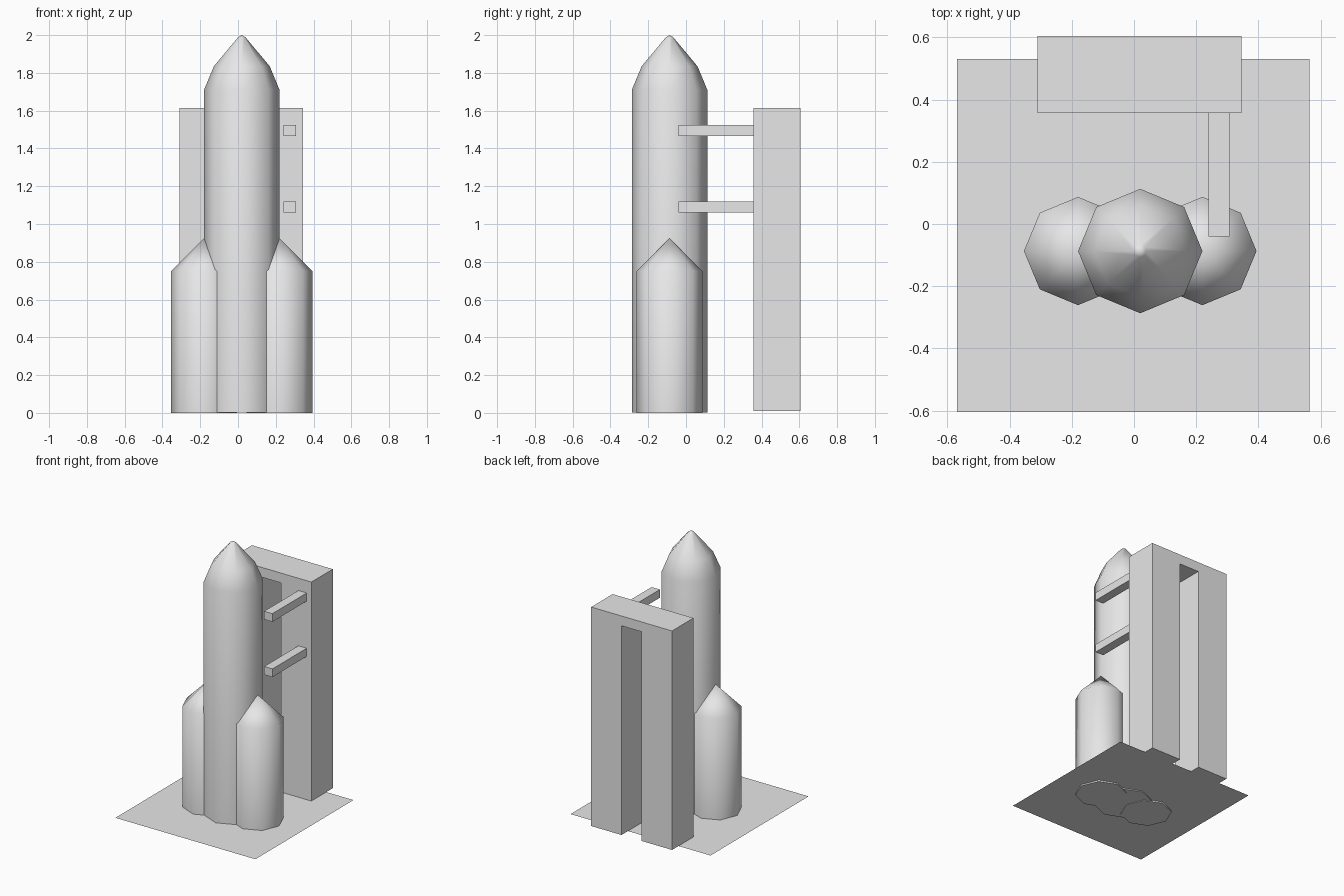
import bpy
import math

cube = bpy.data.objects.get("Cube")
if cube:
    bpy.data.objects.remove(cube, do_unlink=True)

grey = bpy.data.materials.new("light_grey")
grey.use_nodes = True
grey.diffuse_color = (0.8, 0.8, 0.8, 1)
grey.node_tree.nodes["Principled BSDF"].inputs["Base Color"].default_value = (0.8, 0.8, 0.8, 1)


def make(name, verts, faces):
    mesh = bpy.data.meshes.new(name)
    mesh.from_pydata(verts, [], faces)
    mesh.materials.append(grey)
    mesh.validate()
    obj = bpy.data.objects.new(name, mesh)
    bpy.context.collection.objects.link(obj)
    return obj


def prism(name, outline, y0, y1):
    """Extrude an x-z outline (counter-clockwise seen from the front) along y."""
    n = len(outline)
    verts = [(x, y, z) for y in (y0, y1) for x, z in outline]
    faces = [tuple(range(n)), tuple(reversed(range(n, 2 * n)))]
    faces += [(i, i + n, (i + 1) % n + n, (i + 1) % n) for i in range(n)]
    return make(name, verts, faces)


def turned(name, x, y, profile, tip, sides=8):
    """Revolve (radius, z) rings about a vertical axis, closed by a point at tip."""
    verts = []
    for r, z in profile:
        for i in range(sides):
            a = math.tau * i / sides
            verts.append((x + r * math.cos(a), y + r * math.sin(a), z))
    top = len(verts)
    verts.append((x, y, tip))
    faces = [tuple(reversed(range(sides)))]
    last = (len(profile) - 1) * sides
    for i in range(sides):
        j = (i + 1) % sides
        for k in range(0, last, sides):
            faces.append((k + i, k + j, k + sides + j, k + sides + i))
        faces.append((last + i, last + j, top))
    obj = make(name, verts, faces)
    bpy.ops.object.select_all(action='DESELECT')
    obj.select_set(True)
    bpy.context.view_layer.objects.active = obj
    bpy.ops.object.shade_smooth_by_angle(angle=math.radians(60))
    return obj


# Ground pad, a thin sheet
PAD = 0.01
make("ground_pad",
     [(-0.57, -0.605, PAD), (0.565, -0.605, PAD), (0.565, 0.53, PAD), (-0.57, 0.53, PAD)],
     [(0, 1, 2, 3)])

# Rocket body with ogive nose, and two side boosters
CX, CY = 0.02, -0.087
turned("rocket_body", CX, CY,
       [(0.2, 0.003), (0.2, 1.71), (0.148, 1.835), (0.02, 1.988)], 2.0)
for side, dx in (("left", 0.2), ("right", -0.2)):
    turned(side + "_booster", CX + dx, CY, [(0.174, 0), (0.174, 0.75)], 0.925)

# Service tower: arch with a full-depth slot
prism("service_tower",
      [(-0.31, PAD), (-0.062, PAD), (-0.062, 1.543), (0.1, 1.543),
       (0.1, PAD), (0.345, PAD), (0.345, 1.615), (-0.31, 1.615)],
      0.357, 0.605)

# Access arms
for name, z in (("upper_arm", 1.495), ("lower_arm", 1.09)):
    prism(name, [(0.24, z - 0.03), (0.307, z - 0.03), (0.307, z + 0.03), (0.24, z + 0.03)],
          -0.04, 0.357)
